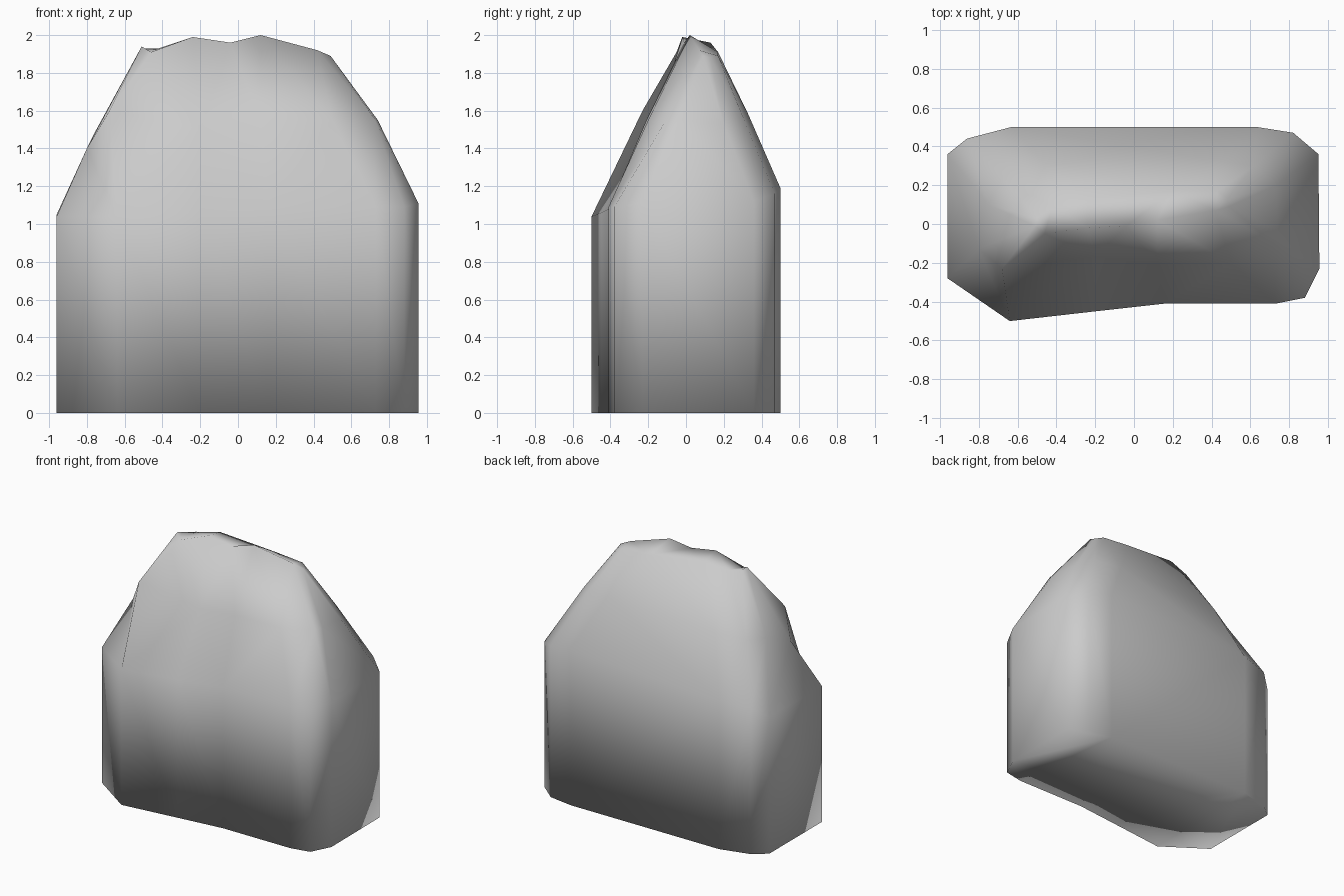
import bpy
import bmesh

cube = bpy.data.objects.get("Cube")
if cube:
    bpy.data.objects.remove(cube, do_unlink=True)

# Single stone colour
stone = bpy.data.materials.new("stone_grey")
stone.use_nodes = True
colour = (0.6, 0.6, 0.6, 1.0)
stone.diffuse_color = colour
bsdf = next(n for n in stone.node_tree.nodes if n.type == 'BSDF_PRINCIPLED')
bsdf.inputs["Base Color"].default_value = colour
bsdf.inputs["Roughness"].default_value = 0.9

# Vertical wall: footprint points with the height of the shoulder above each,
# running counter-clockwise from the front -x corner
wall = [
    (-0.96, -0.28, 1.04), (-0.64, -0.50, 1.04), (-0.20, -0.45, 1.06),
    (0.16, -0.41, 1.08), (0.73, -0.41, 1.09), (0.88, -0.38, 1.09),
    (0.955, -0.23, 1.11), (0.95, 0.36, 1.12), (0.82, 0.47, 1.16),
    (0.63, 0.50, 1.19), (-0.63, 0.50, 1.14), (-0.86, 0.44, 1.12),
    (-0.96, 0.36, 1.05),
]

# Irregular sloping flanks, with a shallow hollow in the front
flank = [
    (-0.80, -0.13, 1.40), (-0.68, -0.23, 1.60), (-0.20, -0.17, 1.50),
    (0.12, -0.21, 1.55), (0.50, -0.20, 1.55), (0.72, -0.10, 1.56),
    (0.74, -0.03, 1.55), (0.73, 0.20, 1.53), (0.62, 0.30, 1.57),
    (0.40, 0.33, 1.58), (-0.48, 0.33, 1.56), (-0.68, 0.24, 1.52),
    (-0.75, 0.10, 1.50),
]

# Narrow crest
crest = [
    (-0.51, -0.01, 1.94), (-0.46, -0.05, 1.91), (-0.24, -0.02, 1.99),
    (-0.04, -0.01, 1.96), (0.12, 0.02, 2.00), (0.42, 0.07, 1.92),
    (0.49, 0.09, 1.89), (0.48, 0.13, 1.88), (0.43, 0.17, 1.89),
    (0.20, 0.17, 1.91), (-0.24, 0.13, 1.96), (-0.42, 0.09, 1.93),
    (-0.50, 0.03, 1.93),
]

# Loft the rings from the ground to the crest
bm = bmesh.new()
base = [(x, y, 0.0) for x, y, z in wall]
rings = [[bm.verts.new(p) for p in ring] for ring in (base, wall, flank, crest)]
count = len(wall)
for low, high in zip(rings, rings[1:]):
    for i in range(count):
        j = (i + 1) % count
        bm.faces.new((low[i], low[j], high[j], high[i]))

# Close the underside and the crest
bm.faces.new(list(reversed(rings[0])))
bm.faces.new(rings[-1])
bmesh.ops.triangulate(bm, faces=bm.faces[:])
bmesh.ops.recalc_face_normals(bm, faces=bm.faces[:])
for face in bm.faces:
    face.smooth = True

mesh = bpy.data.meshes.new("boulder")
bm.to_mesh(mesh)
bm.free()
mesh.materials.append(stone)
boulder = bpy.data.objects.new("boulder", mesh)
bpy.context.collection.objects.link(boulder)
